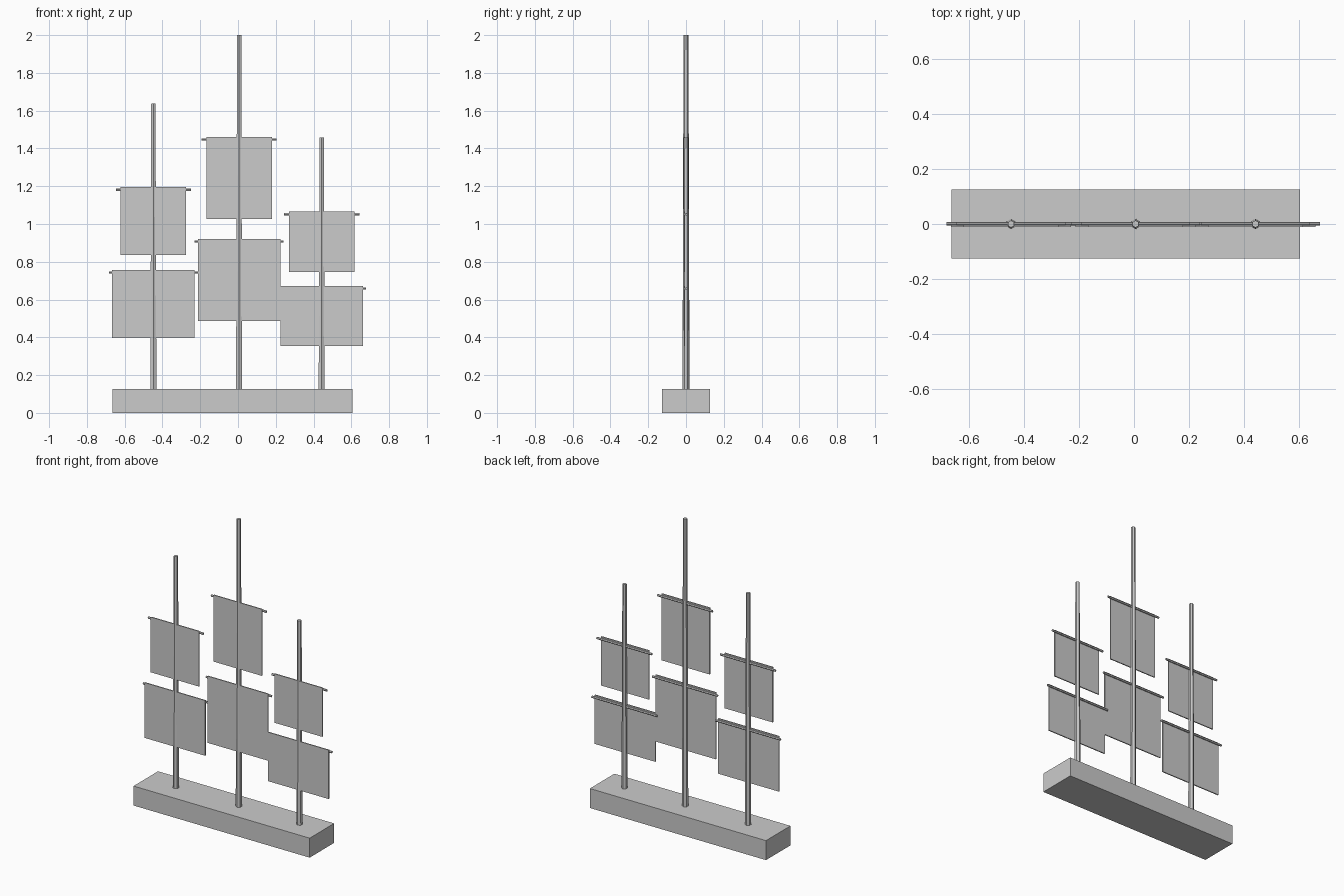
import bpy
from math import pi

if "Cube" in bpy.data.objects:
    bpy.data.objects.remove(bpy.data.objects["Cube"])


def box(name, x0, x1, y0, y1, z0, z1):
    bpy.ops.mesh.primitive_cube_add(
        size=1, location=((x0 + x1) / 2, (y0 + y1) / 2, (z0 + z1) / 2))
    ob = bpy.context.object
    ob.name = name
    ob.scale = (x1 - x0, y1 - y0, z1 - z0)
    bpy.ops.object.transform_apply(location=False, rotation=False, scale=True)


def mast(name, x, top):
    bpy.ops.mesh.primitive_cone_add(
        vertices=6, radius1=0.019, radius2=0.013, depth=top,
        location=(x, 0, top / 2))
    bpy.context.object.name = name


def yard(name, x, z, length):
    bpy.ops.mesh.primitive_cylinder_add(
        vertices=6, radius=0.007, depth=length,
        location=(x, 0.001, z), rotation=(0, pi / 2, 0))
    bpy.context.object.name = name


# Hull block
box("hull", -0.665, 0.605, -0.126, 0.126, 0, 0.127)

# Masts: name, x, top height, then (sail bottom, sail top) for lower and upper
rig = [
    ("left", -0.448, 1.637, (0.397, 0.757), (0.836, 1.196)),
    ("middle", 0.006, 2.0, (0.486, 0.921), (1.027, 1.461)),
    ("right", 0.443, 1.457, (0.353, 0.672), (0.746, 1.065)),
]
for name, x, top, lower, upper in rig:
    mast(name + "_mast", x, top)
    # Wide lower sail and narrow upper sail, each hung from a yard
    for level, (z0, z1), w, yard_len in (
            ("lower", lower, 0.437, 0.471), ("upper", upper, 0.347, 0.398)):
        box(f"{name}_{level}_sail", x - w / 2, x + w / 2, -0.011, -0.004, z0, z1)
        yard(f"{name}_{level}_yard", x, z1 - 0.014, yard_len)
